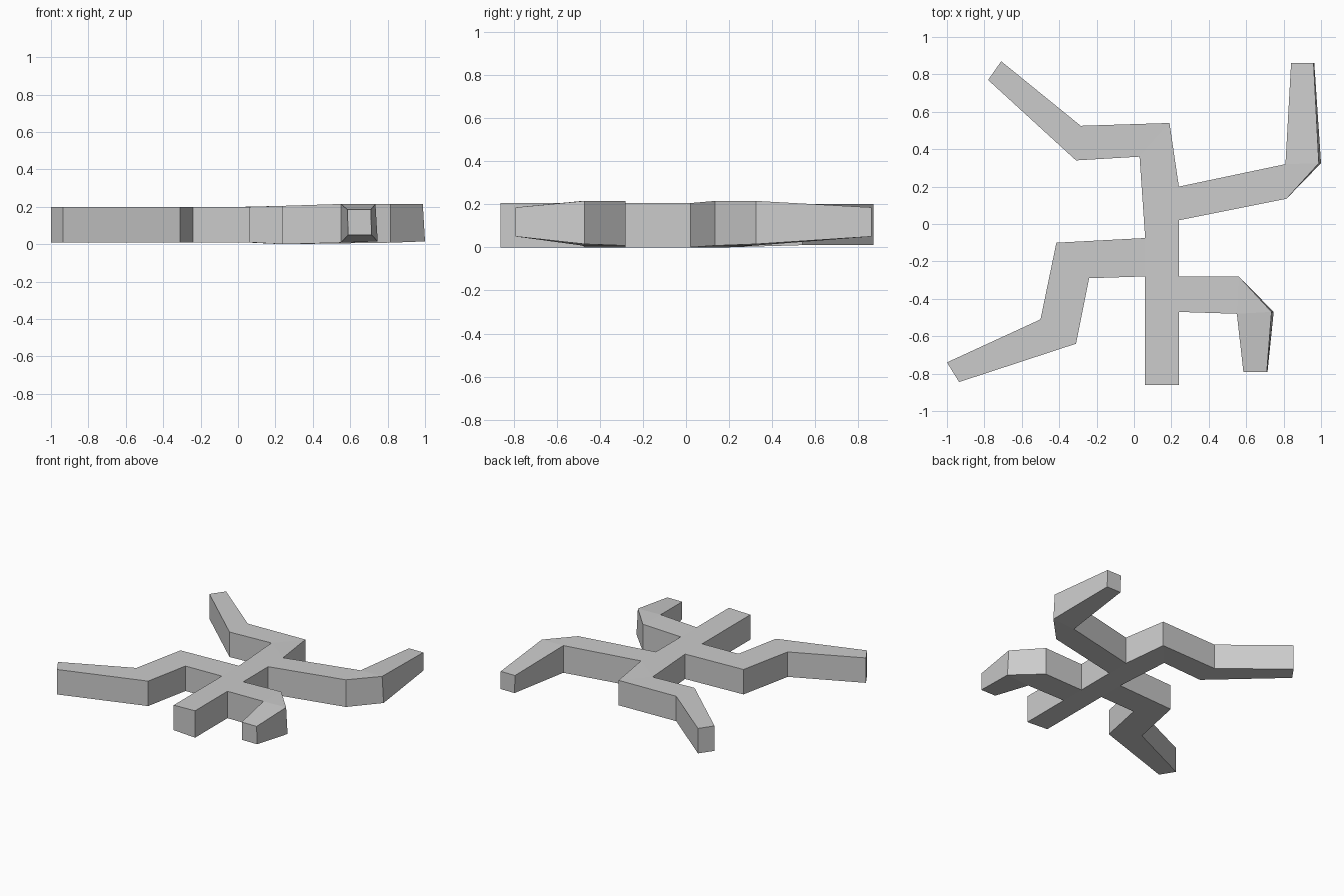
import bpy
import bmesh

if "Cube" in bpy.data.objects:
    bpy.data.objects.remove(bpy.data.objects["Cube"], do_unlink=True)

# Single flat grey
grey = bpy.data.materials.new("plain grey")
grey.use_nodes = True
grey.diffuse_color = (0.6, 0.6, 0.6, 1)
grey.node_tree.nodes["Principled BSDF"].inputs["Base Color"].default_value = grey.diffuse_color

# Thickness levels: underside z, upper z, outward shift of the underside
LEFT = (0.01, 0.20, 0)
RIGHT = (0.0, 0.205, 0)
BEND = (0.008, 0.215, 0)
CORNER = (0.015, 0.215, 0.012)
TIP = (0.05, 0.185, 0.004)

bm = bmesh.new()
corners = {}


def corner(x, y, level):
    """Return the shared upper and lower vertex of one outline corner."""
    if (x, y) not in corners:
        low, high, shift = level
        corners[x, y] = (bm.verts.new((x, y, high)),
                         bm.verts.new((x + shift, y, low)))
    return corners[x, y]


def slab(*points):
    """Add upper and lower faces for a counter-clockwise outline."""
    bm.faces.new([p[0] for p in points])
    bm.faces.new([p[1] for p in reversed(points)])


def limb(*pairs):
    """Join successive cross-sections, each given as (clockwise side, other side)."""
    for (a, b), (c, d) in zip(pairs, pairs[1:]):
        slab(a, c, d, b)


# Torso corners
front_l, front_r = corner(0.06, -0.86, LEFT), corner(0.24, -0.86, RIGHT)
hip_r0, hip_r1 = corner(0.24, -0.47, RIGHT), corner(0.24, -0.28, RIGHT)
hip_l0, hip_l1 = corner(0.06, -0.28, LEFT), corner(0.06, -0.075, LEFT)
arm_0, arm_1 = corner(0.24, 0.02, RIGHT), corner(0.24, 0.20, RIGHT)
back_r, back_l = corner(0.19, 0.54, LEFT), corner(0.03, 0.36, LEFT)

slab(front_l, front_r, hip_r0, hip_l0)
slab(hip_l0, hip_r0, hip_r1)
slab(hip_l0, hip_r1, arm_0, hip_l1)
slab(hip_l1, arm_0, arm_1, back_l)
slab(back_l, arm_1, back_r)

# Front limb on the +x side, with a bevelled elbow and tapered tip
inner, outer = corner(0.55, -0.48, BEND), corner(0.56, -0.28, BEND)
elbow = corner(0.735, -0.47, CORNER)
limb((hip_r0, hip_r1), (inner, outer))
slab(inner, elbow, outer)
limb((inner, elbow), (corner(0.585, -0.79, TIP), corner(0.71, -0.79, TIP)))

# Back limb on the +x side, bending backwards
outer, inner = corner(0.815, 0.135, BEND), corner(0.81, 0.32, BEND)
elbow = corner(0.988, 0.325, CORNER)
limb((arm_0, arm_1), (outer, inner))
slab(outer, elbow, inner)
limb((elbow, inner), (corner(0.96, 0.86, TIP), corner(0.84, 0.86, TIP)))

# Front limb on the -x side
limb((hip_l1, hip_l0),
     (corner(-0.415, -0.10, LEFT), corner(-0.24, -0.29, LEFT)),
     (corner(-0.50, -0.51, LEFT), corner(-0.31, -0.64, LEFT)),
     (corner(-1.0, -0.74, LEFT), corner(-0.935, -0.845, LEFT)))

# Back limb on the -x side
limb((back_r, back_l),
     (corner(-0.285, 0.525, LEFT), corner(-0.31, 0.34, LEFT)),
     (corner(-0.71, 0.87, LEFT), corner(-0.78, 0.77, LEFT)))

# Side walls around the whole outline
partner = {top: low for top, low in corners.values()}
rim = [e for e in bm.edges if e.is_boundary and e.verts[0] in partner]
for edge in rim:
    a, b = edge.verts
    bm.faces.new((a, b, partner[b], partner[a]))
bmesh.ops.recalc_face_normals(bm, faces=bm.faces)

mesh = bpy.data.meshes.new("branching_body")
bm.to_mesh(mesh)
bm.free()
mesh.materials.append(grey)
body = bpy.data.objects.new("branching_body", mesh)
bpy.context.collection.objects.link(body)
